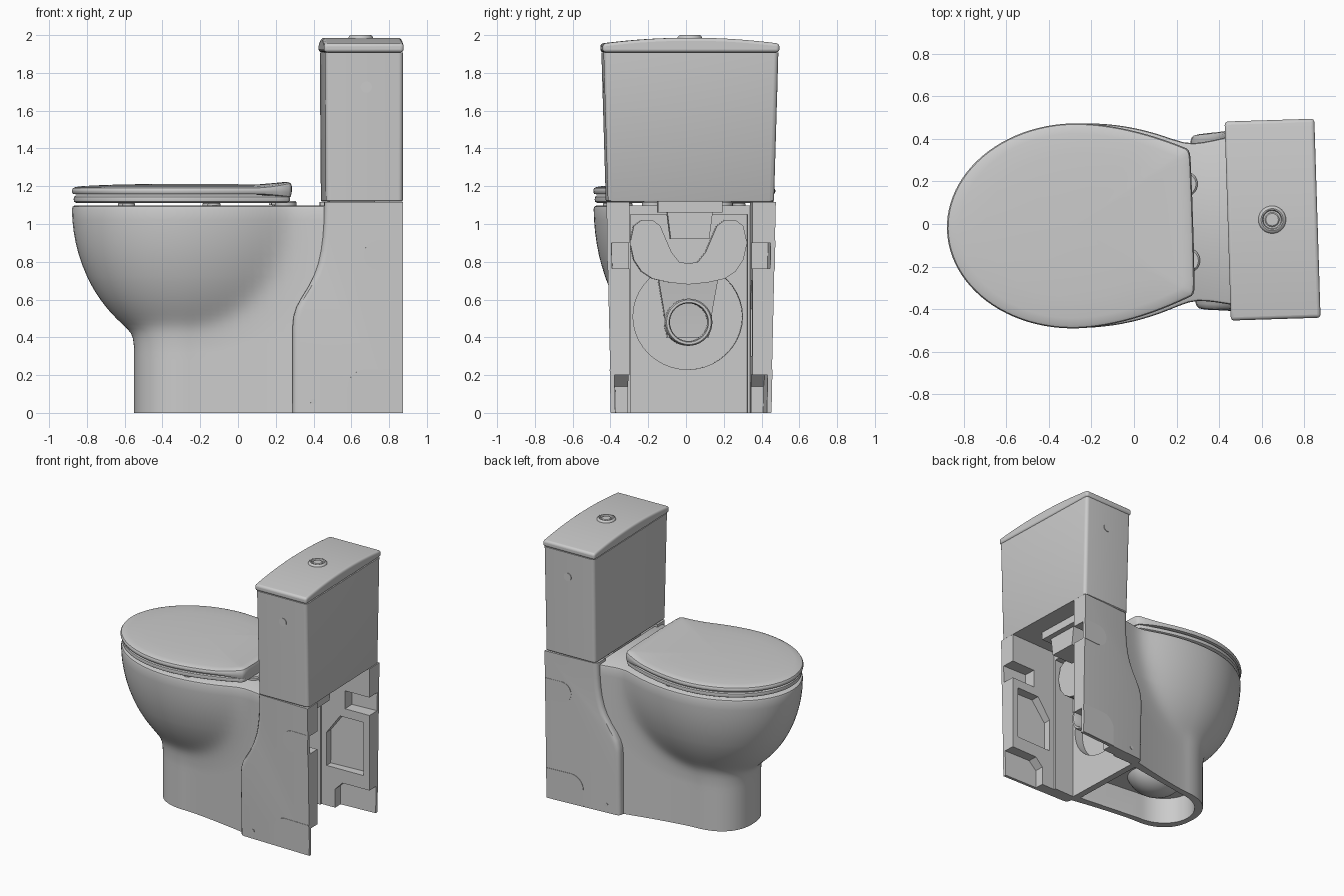
import bpy, bmesh
from math import sin, cos, pi, sqrt, radians
from mathutils import Matrix

if "Cube" in bpy.data.objects:
    bpy.data.objects.remove(bpy.data.objects["Cube"])


def finish(name, bm):
    bmesh.ops.recalc_face_normals(bm, faces=bm.faces[:])
    me = bpy.data.meshes.new(name)
    bm.to_mesh(me)
    bm.free()
    ob = bpy.data.objects.new(name, me)
    bpy.context.collection.objects.link(ob)
    return ob


def loft(name, rings, wrap=False):
    """Skin equal-length closed rings; cap the ends, or join last to first."""
    bm = bmesh.new()
    vs = [[bm.verts.new(p) for p in r] for r in rings]
    n = len(vs[0])
    for a, b in zip(vs, vs[1:] + (vs[:1] if wrap else [])):
        for i in range(n):
            j = (i + 1) % n
            bm.faces.new((a[i], a[j], b[j], b[i]))
    if not wrap:
        bm.faces.new(vs[0])
        bm.faces.new(vs[-1])
    return finish(name, bm)


def mirror(half):
    """Half outline (first and last may lie on the axis) -> closed outline."""
    return half + [(x, -y) for x, y in reversed(half) if y > 1e-5]


def ellipsoid(name, c, r):
    bm = bmesh.new()
    bmesh.ops.create_uvsphere(bm, u_segments=48, v_segments=28, radius=1,
                              matrix=Matrix.Translation(c) @ Matrix.Diagonal((*r, 1)))
    return finish(name, bm)


def disc(name, x, y, prof, n=40):
    """Solid of (radius, z) rings about a vertical axis."""
    return loft(name, [[(x + r * cos(2*pi*i/n), y + r * sin(2*pi*i/n), z) for i in range(n)]
                       for r, z in prof])


def box(name, x0, x1, y0, y1, z0, z1, taper=1):
    ring = lambda z, s: [(x0, y0*s, z), (x1, y0*s, z), (x1, y1*s, z), (x0, y1*s, z)]
    return loft(name, [ring(z0, taper), ring(z1, 1)])


def cut(ob, cutters):
    bpy.context.view_layer.objects.active = ob
    for c in cutters:
        m = ob.modifiers.new("cut", 'BOOLEAN')
        m.operation, m.solver, m.object = 'DIFFERENCE', 'EXACT', c
        bpy.ops.object.modifier_apply(modifier=m.name)
        bpy.data.objects.remove(c)


# Bowl and pedestal: elliptical bowl smoothly blended into a narrow foot
CX = -0.25


def smax(a, b, k=0.05):
    return (a + b + sqrt((a - b)**2 + k*k)) / 2


def foot_width(x):
    return 0.27 + 0.085 * (max(0, x - CX) / 0.53)**1.3


def body_ring(z, inset=0):
    s = sqrt(max(0, 1 - ((1.09 - min(z, 1.09)) / 0.75)**2))
    half = []
    for i in range(21):
        t = pi/2 * i / 20
        c, q = cos(t), sin(t)
        foot = ((c/0.298)**2.3 + (q/0.27)**2.3)**(-1/2.3)
        bowl = s / sqrt((c/0.628)**2 + (q/0.478)**2)
        r = smax(foot, bowl) - inset
        half.append((CX - r*c, r*q if i else 0))
    for i in range(1, 17):
        x = CX + 0.72 * i / 16
        u = (x - CX) / (0.74 * s + 1e-6)
        bowl = 0.478 * s * sqrt(max(0, 1 - u*u))
        half.append((x, smax(foot_width(x), bowl) - inset))
    return [(x, y, z) for x, y in mirror(half)]


levels = [0, 0.1, 0.2, 0.28] + [0.32 + 0.025*i for i in range(17)] + [0.78, 0.84, 0.9, 0.96, 1.02, 1.08]
body = loft("bowl_and_pedestal", [body_ring(z) for z in levels] + [body_ring(1.092, 0.004), body_ring(1.097, 0.013)])

# Hollows: rear cavity, outlet scoop, foot underside, bowl inside
hollow = mirror([(CX - 0.255*cos(pi/2*i/12), 0.225*sin(pi/2*i/12)) for i in range(13)] + [(0.25, 0.29)])
scoop = [(0.29*cos(2*pi*i/40), 0.51 + 0.28*sin(2*pi*i/40)) for i in range(40)]
cut(body, [
    box("cavity", 0.30, 1, -0.31, 0.31, -0.1, 1.05),
    loft("scoop", [[(x, y, z) for y, z in scoop] for x in (0.23, 0.4)]),
    loft("foot_hollow", [[(x, y, z) for x, y in hollow] for z in (-0.1, 0.2)]),
    ellipsoid("bowl_inside", (-0.3, 0, 1.11), (0.48, 0.36, 0.52))])
ellipsoid("bowl_underside", (-0.2, 0, 0.26), (0.22, 0.19, 0.18))

# Trap, outlet pipe and wavy rear of the bowl, seen in the open back
wave = [(0, .79), (.05, .80), (.09, .85), (.12, .92), (.15, .99), (.19, 1.02), (.25, 1.02), (.29, .99),
        (.31, .90), (.29, .81), (.25, .75), (.19, .71), (.1, .69), (0, .68)]
wave = wave + [(-y, z) for y, z in reversed(wave[1:-1])]
loft("bowl_rear_band", [[(x, y, z) for y, z in wave] for x in (0.29, 0.44)])
loft("trap", [[(0.2, -w, z), (d, -w, z), (d, w, z), (0.2, w, z)]
              for w, d, z in ((0.11, 0.36, 0.4), (0.13, 0.37, 0.55), (0.165, 0.40, 0.75))])
loft("outlet_pipe", [[(x, r*cos(2*pi*i/40), 0.48 + r*sin(2*pi*i/40)) for i in range(40)]
                     for r, x in ((.125, .2), (.125, .47), (.118, .48), (.105, .48), (.10, .47), (.10, .25))], True)
box("flush_connector", 0.50, 0.68, -0.12, 0.12, 0.92, 1.06, 0.85)
box("flush_flange", 0.48, 0.72, -0.17, 0.17, 1.06, 1.13)


# Side panels with a swept front edge, thinned from the inside
def outer(x, z):
    return 0.413 + 0.025 * z / 1.1 + 0.04 * (x - 0.6)


def plate(name, pts, layers, side):
    """Layers are (y function, shift of the front edge)."""
    return loft(name, [[(x + (d if x < 0.5 else 0), side * f(x, z), z) for x, z in pts] for f, d in layers])


front = [(.278, 0), (.278, .25), (.278, .46), (.283, .51), (.298, .56), (.325, .61), (.362, .67), (.392, .73),
         (.413, .79), (.428, .86), (.437, .93), (.442, 1.0), (.445, 1.116)]
panel = front + [(0.86, 1.116), (0.86, 0)]


def off(d):
    return lambda x, z: outer(x, z) + d


def flat(v):
    return lambda x, z: v


def arc(cx, cz, r, a0, a1, n=10):
    return [(cx + r*cos(radians(a0 + (a1-a0)*i/n)), cz + r*sin(radians(a0 + (a1-a0)*i/n))) for i in range(n + 1)]


upper = [(0.859, 0.757)] + arc(0.73, 0.835, 0.078, 270, 90, 16) + [(0.859, 0.913)]
lower = [(0.859, 0.002), (0.565, 0.002)] + arc(0.665, 0.13, 0.1, 180, 90) + [(0.859, 0.23)]
for side, tag in ((-1, "left"), (1, "right")):
    p = plate(tag + "_side_panel", panel, [(flat(0.325), 0), (off(-0.03), 0), (off(-0.016), 0.004),
                                           (off(-0.005), 0.014), (off(0), 0.034)], side)
    inner = [(flat(0.2), 0), (off(-0.022), 0)]
    cut(p, [plate("notch", [(0.66, .765), (0.95, .765), (0.95, .9), (0.66, .9)], inner, side),
            plate("notch", [(0.58, -.1), (0.95, -.1), (0.95, .2), (0.64, .2), (0.58, .14)], inner, side),
            plate("recess", [(0.51, .3), (0.81, .3), (0.81, .7), (0.62, .7), (0.51, .55)],
                  [(flat(0.2), 0), (off(-0.04), 0)], side)])
    # Knock-out covers, fixing hole and tank side plug
    skin = [(off(-0.01), 0), (off(0.0025), 0)]
    plate(tag + "_upper_knockout", upper, skin, side)
    plate(tag + "_lower_knockout", lower, skin, side)
    plate(tag + "_fixing_cap", arc(0.385, 0.06, 0.014, 0, 345, 23), skin, side)
    plate(tag + "_tank_plug", arc(0.665, 1.725, 0.03, 0, 345, 23), [(flat(0.44), 0), (flat(0.462), 0)], side)


# Seat ring and lid share one egg outline
def egg(s, z, lift=0):
    half = [(-0.28 - 0.6*cos(pi/2*i/24), 0.482*sin(pi/2*i/24)) for i in range(25)]
    half += [(-0.28 + 0.54*t/12, 0.482 - 0.135*(t/12)**1.8) for t in range(1, 13)]
    half += [(0.268, 0.338), (0.274, 0.32), (0.276, 0.28), (0.278, 0.1)]
    out = []
    for x, y in mirror(half):
        x, y = -0.28 + (x + 0.28)*s, y*s
        out.append((x, y, z + lift * max(0, (x - 0.05) / 0.22)**2))
    return out


loft("seat", [egg(s, z) for s, z in ((.96, 1.112), (.98, 1.118), (.985, 1.13), (.98, 1.144), (.965, 1.15),
                                     (.70, 1.15), (.68, 1.13), (.70, 1.112))], True)
loft("seat_lid", [egg(*a) for a in ((.03, 1.166, -.02), (.6, 1.164, -.02), (.965, 1.157, -.02), (.99, 1.16, -.016),
                                    (1, 1.17, 0), (1, 1.18, .02), (.99, 1.19, .026), (.965, 1.196, .03),
                                    (.9, 1.201, .03), (.7, 1.207, .03), (.4, 1.211, .03), (.03, 1.213, .03))])

# Seat buffers and hinges
for sy in (-1, 1):
    for x, y in ((-0.59, 0.30), (-0.14, 0.40)):
        disc("seat_buffer", x, sy*y, ((.035, 1.09), (.035, 1.108), (.025, 1.115)), 20)
    disc("hinge_base", 0.245, sy*0.18, ((.06, 1.09), (.06, 1.114), (.052, 1.121)))
    box("hinge_arm", 0.17, 0.26, sy*0.18 - 0.03, sy*0.18 + 0.03, 1.10, 1.17)


# Tank: tapered rounded box
def rrect(x0, x1, h, z, r=0.025):
    pts = []
    for cx, cy, a in ((x1-r, h-r, 0), (x0+r, h-r, 90), (x0+r, -h+r, 180), (x1-r, -h+r, 270)):
        pts += arc(cx, cy, r, a, a + 90, 6)
    return [(x, y, z) for x, y in pts]


loft("tank", [rrect(0.457, 0.857, 0.434, 1.119), rrect(0.452, 0.86, 0.44, 1.125), rrect(0.447, 0.861, 0.463, 1.908)])

# Tank lid with arched top, and push button
arch = [(-0.468, 1.909), (0.468, 1.909)] + [(0.468 - 0.936*i/24, 1.986 - 0.031*(1 - i/12)**2) for i in range(25)]
lid = loft("tank_lid", [[(x, y, z) for y, z in arch] for x in (0.441, 0.863)])
b = lid.modifiers.new("round", 'BEVEL')
b.width, b.segments, b.limit_method, b.angle_limit = 0.016, 4, 'ANGLE', radians(30)
disc("button_ring", 0.65, 0, ((.065, 1.97), (.065, 1.988), (.06, 1.996), (.052, 2.0), (.046, 1.998), (.042, 1.988), (.005, 1.988)))
disc("push_button", 0.65, 0, ((.034, 1.98), (.034, 1.992), (.029, 1.996)))

# Smooth shading, and the slight turn of the whole model
bpy.ops.object.select_all(action='DESELECT')
for ob in bpy.context.scene.objects:
    ob.select_set(True)
    ob.rotation_euler.z = radians(1.8)
bpy.context.view_layer.objects.active = body
bpy.ops.object.shade_smooth_by_angle(angle=radians(35))
